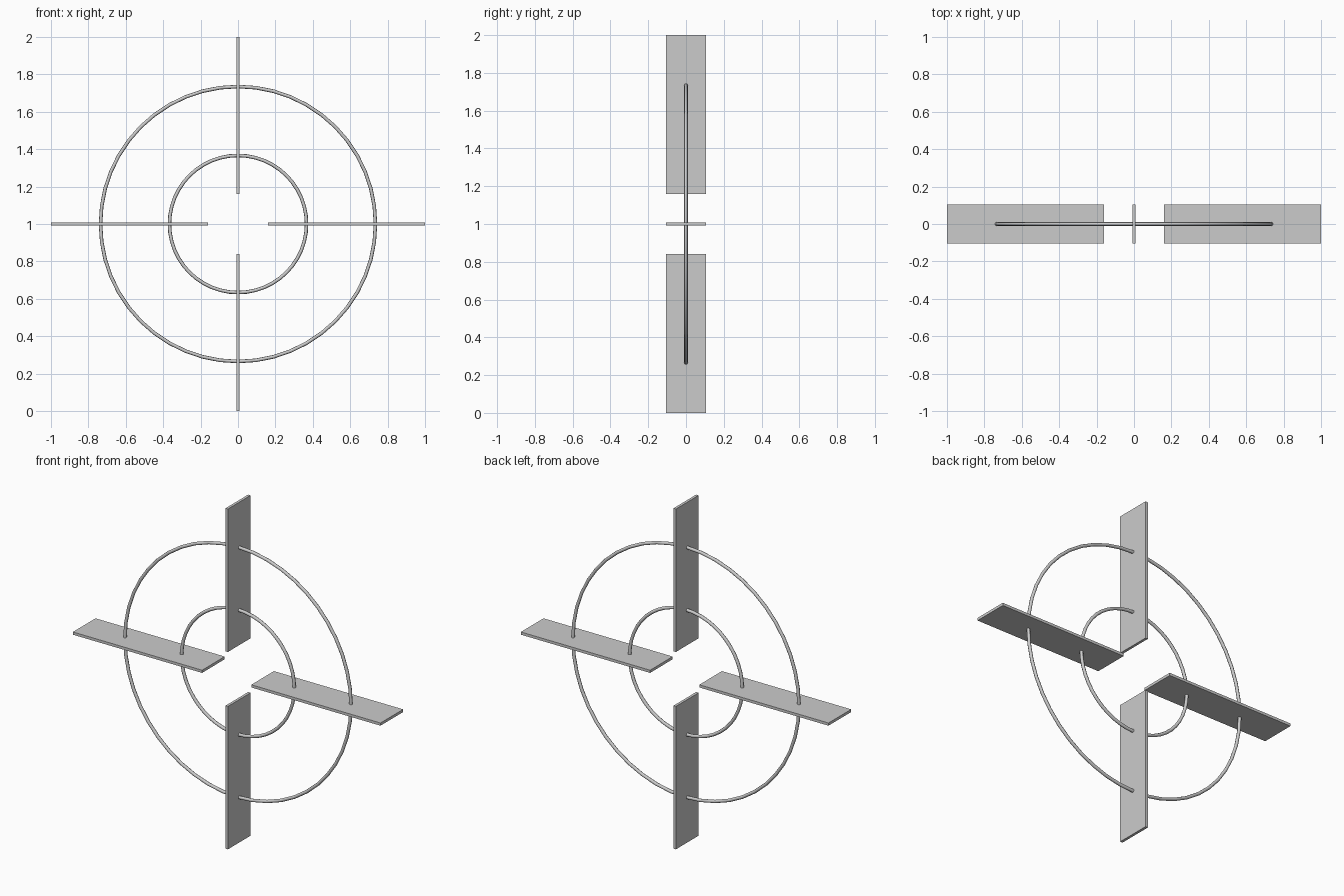
import bpy
from math import pi, cos, sin

if "Cube" in bpy.data.objects:
    bpy.data.objects.remove(bpy.data.objects["Cube"])

CENTRE_Z = 1.0
INNER, OUTER = 0.16, 1.0      # radial extent of the blades
WIDTH, THICK = 0.21, 0.016


def blade(name, angle):
    """Flat plank pointing outwards from the centre."""
    mid = (INNER + OUTER) / 2
    bpy.ops.mesh.primitive_cube_add(
        size=1,
        location=(mid * cos(angle), 0, CENTRE_Z + mid * sin(angle)),
        rotation=(0, -angle, 0))
    ob = bpy.context.object
    ob.name = name
    ob.scale = (OUTER - INNER, WIDTH, THICK)
    bpy.ops.object.transform_apply(location=False, rotation=True, scale=True)


def ring(name, radius):
    """Thin wire hoop facing the front."""
    bpy.ops.mesh.primitive_torus_add(
        major_radius=radius, minor_radius=0.0095,
        major_segments=48, minor_segments=8,
        location=(0, 0, CENTRE_Z), rotation=(pi / 2, 0, 0))
    ob = bpy.context.object
    ob.name = name
    bpy.ops.object.transform_apply(location=False, rotation=True, scale=True)
    bpy.ops.object.shade_smooth()


# Four blades in a cross
for i, side in enumerate(("right", "top", "left", "bottom")):
    blade(side + "_blade", i * pi / 2)

# Two concentric hoops through the blades
ring("outer_ring", 0.735)
ring("inner_ring", 0.3665)
